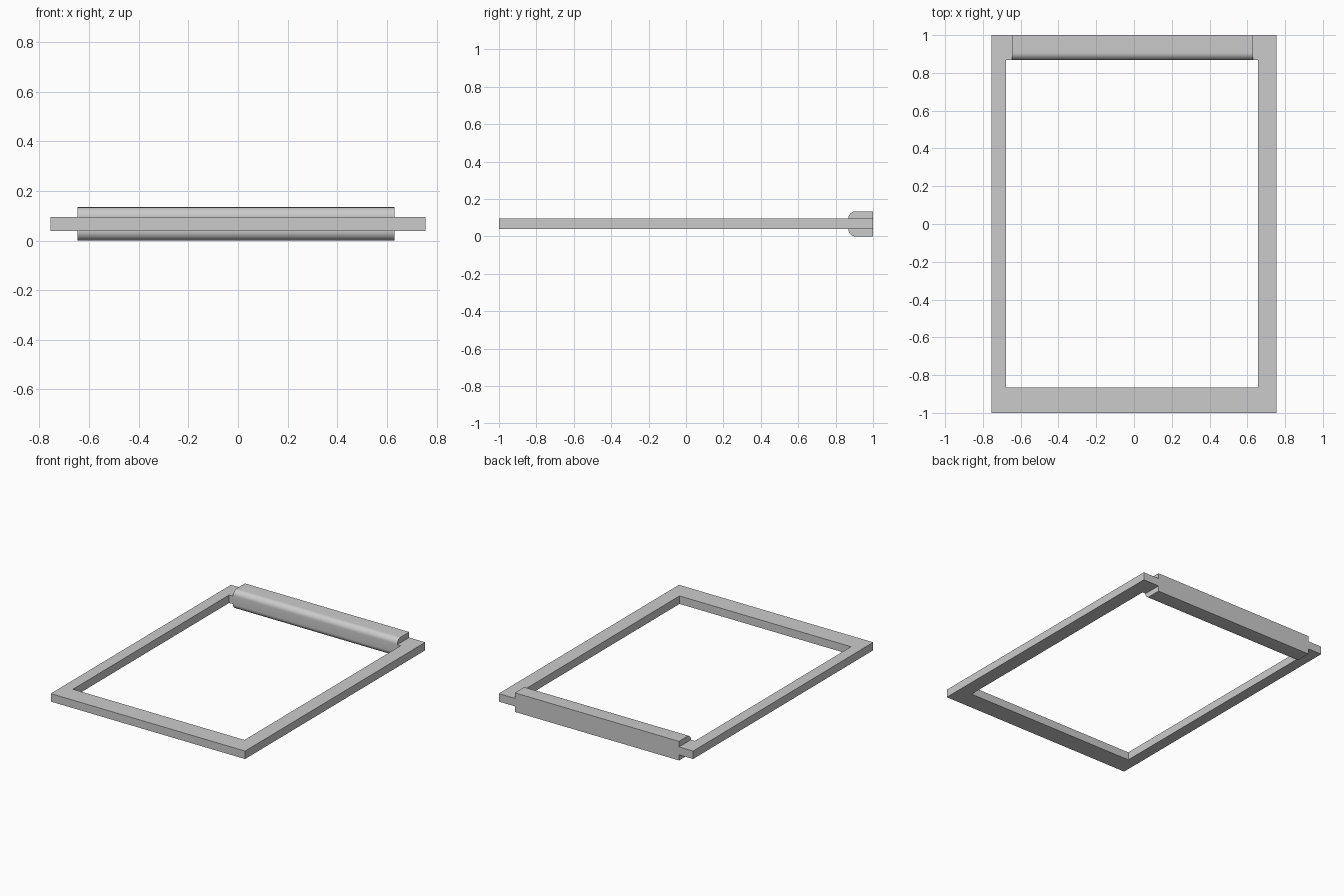
import bpy, bmesh, math
from mathutils import Vector

cube = bpy.data.objects.get("Cube")
if cube:
    bpy.data.objects.remove(cube, do_unlink=True)

grey = bpy.data.materials.new("light_grey")
grey.use_nodes = True
grey.diffuse_color = (0.6, 0.6, 0.6, 1)
grey.node_tree.nodes["Principled BSDF"].inputs["Base Color"].default_value = (0.6, 0.6, 0.6, 1)


def extrude_profile(name, points, offset):
    """Close the points into a face and extrude it by the offset."""
    bm = bmesh.new()
    face = bm.faces.new([bm.verts.new(p) for p in points])
    new = bmesh.ops.extrude_face_region(bm, geom=[face], use_keep_orig=True)
    moved = [g for g in new["geom"] if isinstance(g, bmesh.types.BMVert)]
    bmesh.ops.translate(bm, verts=moved, vec=Vector(offset))
    bmesh.ops.recalc_face_normals(bm, faces=bm.faces)
    mesh = bpy.data.meshes.new(name)
    bm.to_mesh(mesh)
    bm.free()
    mesh.materials.append(grey)
    obj = bpy.data.objects.new(name, mesh)
    bpy.context.collection.objects.link(obj)
    return obj


HALF_X, HALF_Y = 0.755, 1.0
IN_RIGHT, IN_LEFT = -0.677, 0.656       # side rails differ in width
IN_FRONT, IN_BACK = -0.865, 0.868
BAR_RIGHT, BAR_LEFT = -0.646, 0.63
FRAME_LOW, FRAME_HIGH, BAR_HIGH = 0.039, 0.095, 0.134
RADIUS = 0.038

# Flat frame, open at the back where the thick bar fits in
outline = [
    (BAR_RIGHT, HALF_Y), (-HALF_X, HALF_Y), (-HALF_X, -HALF_Y), (HALF_X, -HALF_Y),
    (HALF_X, HALF_Y), (BAR_LEFT, HALF_Y), (BAR_LEFT, IN_BACK), (IN_LEFT, IN_BACK),
    (IN_LEFT, IN_FRONT), (IN_RIGHT, IN_FRONT), (IN_RIGHT, IN_BACK), (BAR_RIGHT, IN_BACK),
]
extrude_profile("frame", [(x, y, FRAME_LOW) for x, y in outline],
                (0, 0, FRAME_HIGH - FRAME_LOW))

# Thick back bar with both inner edges rounded
STEPS = 10
section = [(HALF_Y, 0), (HALF_Y, BAR_HIGH)]
for centre_z, start in ((BAR_HIGH - RADIUS, 90), (RADIUS, 180)):
    for i in range(STEPS + 1):
        a = math.radians(start + 90 * i / STEPS)
        section.append((IN_BACK + RADIUS + RADIUS * math.cos(a),
                        centre_z + RADIUS * math.sin(a)))
bar = extrude_profile("back_bar", [(BAR_RIGHT, y, z) for y, z in section],
                      (BAR_LEFT - BAR_RIGHT, 0, 0))

bpy.ops.object.select_all(action="DESELECT")
bar.select_set(True)
bpy.context.view_layer.objects.active = bar
bpy.ops.object.shade_smooth_by_angle(angle=math.radians(30))
